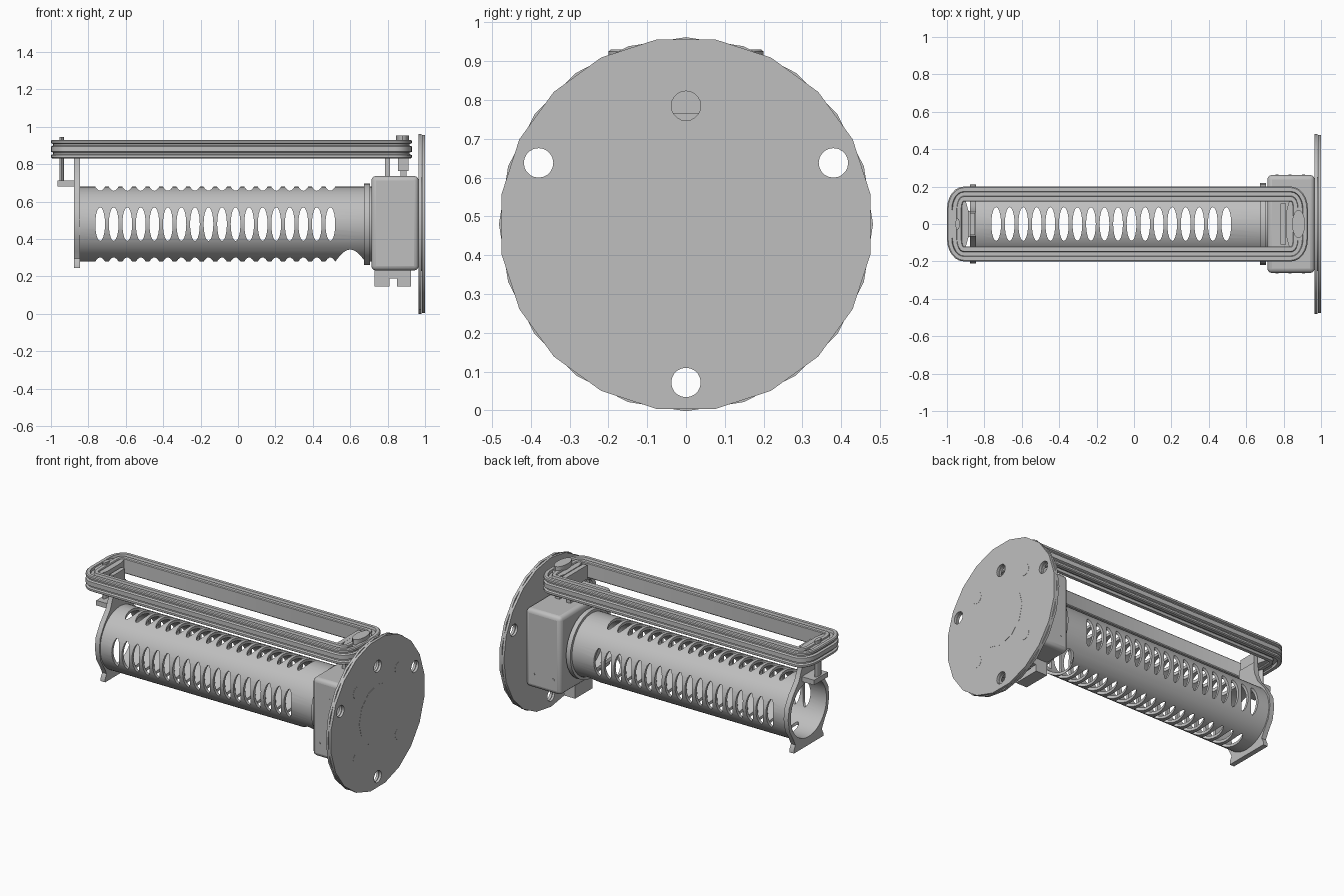
import bpy, bmesh, math
from mathutils import Vector

if "Cube" in bpy.data.objects:
    bpy.data.objects.remove(bpy.data.objects["Cube"])

grey = bpy.data.materials.new("plain_grey")
grey.use_nodes = True
COLOUR = (0.52, 0.52, 0.52, 1)
grey.diffuse_color = COLOUR
grey.node_tree.nodes["Principled BSDF"].inputs["Base Color"].default_value = COLOUR
AXIS_Z = 0.48


def finish(name, bm, smooth=True):
    bmesh.ops.recalc_face_normals(bm, faces=bm.faces)
    mesh = bpy.data.meshes.new(name)
    bm.to_mesh(mesh)
    bm.free()
    mesh.materials.append(grey)
    obj = bpy.data.objects.new(name, mesh)
    bpy.context.collection.objects.link(obj)
    if smooth:
        shade(obj)
    return obj


def shade(obj):
    bpy.ops.object.select_all(action='DESELECT')
    obj.select_set(True)
    bpy.context.view_layer.objects.active = obj
    bpy.ops.object.shade_smooth_by_angle(angle=math.radians(35))


def place(axis, u, v, w):
    return {"x": Vector((w, u, v)), "y": Vector((u, w, v)), "z": Vector((u, v, w))}[axis]


def add_prism(bm, axis, outline, a, b):
    low = [bm.verts.new(place(axis, u, v, a)) for u, v in outline]
    high = [bm.verts.new(place(axis, u, v, b)) for u, v in outline]
    bm.faces.new(low)
    bm.faces.new(high)
    n = len(low)
    for i in range(n):
        j = (i + 1) % n
        bm.faces.new((low[i], low[j], high[j], high[i]))


def prism(name, axis, outline, a, b, smooth=True):
    bm = bmesh.new()
    add_prism(bm, axis, outline, a, b)
    return finish(name, bm, smooth)


def ellipse(u, v, ru, rv, n=24, turn=0.0):
    angles = [math.tau * (i + turn) / n for i in range(n)]
    return [(u + ru * math.cos(t), v + rv * math.sin(t)) for t in angles]


def box(name, x0, x1, y0, y1, z0, z1, bevel=0):
    obj = prism(name, "z", [(x0, y0), (x1, y0), (x1, y1), (x0, y1)], z0, z1)
    if bevel:
        mod = obj.modifiers.new("round", 'BEVEL')
        mod.width, mod.segments = bevel, 3
        shade(obj)
        bpy.ops.object.modifier_apply(modifier=mod.name)
    return obj


def cut(obj, cutters):
    for cutter in cutters:
        mod = obj.modifiers.new("cut", 'BOOLEAN')
        mod.operation, mod.solver, mod.object = 'DIFFERENCE', 'EXACT', cutter
        bpy.context.view_layer.objects.active = obj
        bpy.ops.object.modifier_apply(modifier=mod.name)
    for cutter in cutters:
        bpy.data.objects.remove(cutter)
    shade(obj)


def slots(axis, centre):
    bm = bmesh.new()
    for i in range(18):
        add_prism(bm, axis, ellipse(-0.737 + i * 0.0724, centre, 0.026, 0.09, 20),
                  -0.5, 1.2)
    return finish("slot_cutter", bm)


# Slotted tube with an opening underneath near the housing
tube = prism("slotted_tube", "x", ellipse(0, AXIS_Z, 0.2, 0.2, 48), -0.86, 0.72)
cut(tube, [prism("bore", "x", ellipse(0, AXIS_Z, 0.182, 0.182, 48), -1, 1),
           slots("y", AXIS_Z), slots("z", 0),
           prism("opening", "z", ellipse(0.6, 0, 0.08, 0.147), 0, AXIS_Z)])

# Collar between tube and housing
collar = prism("collar", "x", ellipse(0, AXIS_Z, 0.218, 0.218, 32), 0.675, 0.705)
cut(collar, [prism("bore", "x", ellipse(0, AXIS_Z, 0.182, 0.182, 32), 0, 1)])

# End bracket: ring with a foot and a raised neck
half = [(0.065, 0.83), (0.07, 0.76), (0.1, 0.69), (0.16, 0.62), (0.2, 0.55),
        (0.21, AXIS_Z), (0.195, 0.4), (0.155, 0.335), (0.135, 0.295),
        (0.15, 0.265), (0.15, 0.245)]
outline = half + [(-y, z) for y, z in reversed(half)]
bracket = prism("end_bracket", "x", outline, -0.877, -0.845)
cut(bracket, [prism("bore", "x", ellipse(0, AXIS_Z, 0.182, 0.182, 48), -1, 0)])
box("bracket_shelf", -0.965, -0.875, -0.07, 0.07, 0.68, 0.712)
prism("end_post", "z", ellipse(-0.943, 0, 0.012, 0.03, 12), 0.7, 0.945)

# Housing and the two lugs below it
box("housing", 0.713, 0.966, -0.262, 0.262, 0.232, 0.737, 0.025)
lug = [(0.73, 0.24), (0.73, 0.147), (0.81, 0.147), (0.81, 0.19), (0.85, 0.19),
       (0.85, 0.147), (0.925, 0.147), (0.925, 0.24)]
prism("lower_lugs", "y", lug, -0.09, 0.09)
for side in (-1, 1):
    for x, z in ((0.835, 0.625), (0.765, 0.325), (0.905, 0.325)):
        prism("housing_screw", "y", ellipse(x, z, 0.008, 0.008, 10),
              side * 0.258, side * 0.264)

# Double mounting disc with open bolt holes
holes = [(0, 0.785), (0.38, 0.638), (-0.38, 0.638), (0, 0.072)]
for name, a, b, turn in (("inner_disc", 0.965, 0.98, 0), ("outer_disc", 0.983, 0.999, 0.5)):
    disc = prism(name, "x", ellipse(0, AXIS_Z, 0.482, 0.482, 20, turn), a, b)
    cut(disc, [prism("hole", "x", ellipse(y, z, 0.038, 0.038, 20), 0.95, 1.1)
               for y, z in holes])
prism("disc_spacer", "x", ellipse(0, AXIS_Z, 0.25, 0.25, 24), 0.975, 0.99)
prism("centre_cap", "x", ellipse(0, AXIS_Z, 0.19, 0.19, 12), 0.99, 1)
for y in (-0.213, 0.213):
    for z in (0.27, 0.695):
        prism("bolt_cap", "x", ellipse(y, z, 0.037, 0.037, 16), 0.992, 1)


# Grooved rail loop swept around a rounded rectangle
def loop_path(inset):
    points = []
    for k, (sx, sy) in enumerate(((1, 1), (-1, 1), (-1, -1), (1, -1))):
        for i in range(7):
            t = math.pi / 2 * (k + i / 6)
            points.append((-0.035 + sx * 0.875 + (0.09 - inset) * math.cos(t),
                           sy * 0.08 + (0.12 - inset) * math.sin(t)))
    return points


upper = [(0, 0.867), (0, 0.895), (0.012, 0.9), (0.012, 0.908), (0, 0.913), (0, 0.925),
         (0.006, 0.93), (0.026, 0.93), (0.03, 0.915), (0.05, 0.915), (0.054, 0.93),
         (0.076, 0.93), (0.08, 0.925)]
lower = [(d, 1.762 - z) for d, z in reversed(upper)]
section = upper + [(0.08, 0.837), (0.076, 0.832), (0.054, 0.832), (0.05, 0.847),
                   (0.03, 0.847), (0.026, 0.832), (0.006, 0.832), (0, 0.837),
                   (0, 0.849), (0.012, 0.854), (0.012, 0.862)]
bm = bmesh.new()
rings = [[bm.verts.new((x, y, z)) for x, y in loop_path(d)] for d, z in section]
for r, ring in enumerate(rings):
    after = rings[(r + 1) % len(rings)]
    for i in range(len(ring)):
        j = (i + 1) % len(ring)
        bm.faces.new((ring[i], ring[j], after[j], after[i]))
finish("rail_loop", bm)

# Rail end hubs, posts and clamps
hub = [(-0.975, -0.07), (-0.94, -0.125), (-0.9, -0.125), (-0.885, -0.07),
       (-0.885, 0.07), (-0.9, 0.125), (-0.94, 0.125), (-0.975, 0.07)]
prism("left_hub", "z", hub, 0.84, 0.922)
prism("right_hub", "z", [(-0.07 - x, y) for x, y in reversed(hub)], 0.84, 0.922)
box("left_clamp", -0.877, -0.85, -0.06, 0.06, 0.8, 0.9)
box("right_clamp", 0.783, 0.812, -0.11, 0.11, 0.83, 0.92)
box("right_clamp_post", 0.785, 0.812, -0.06, 0.06, 0.73, 0.84)
box("right_block", 0.855, 0.912, -0.08, 0.08, 0.765, 0.85)
box("right_block_post", 0.868, 0.9, -0.05, 0.05, 0.73, 0.77)
prism("right_knob", "z", ellipse(0.88, 0, 0.035, 0.075, 20), 0.9, 0.955)
